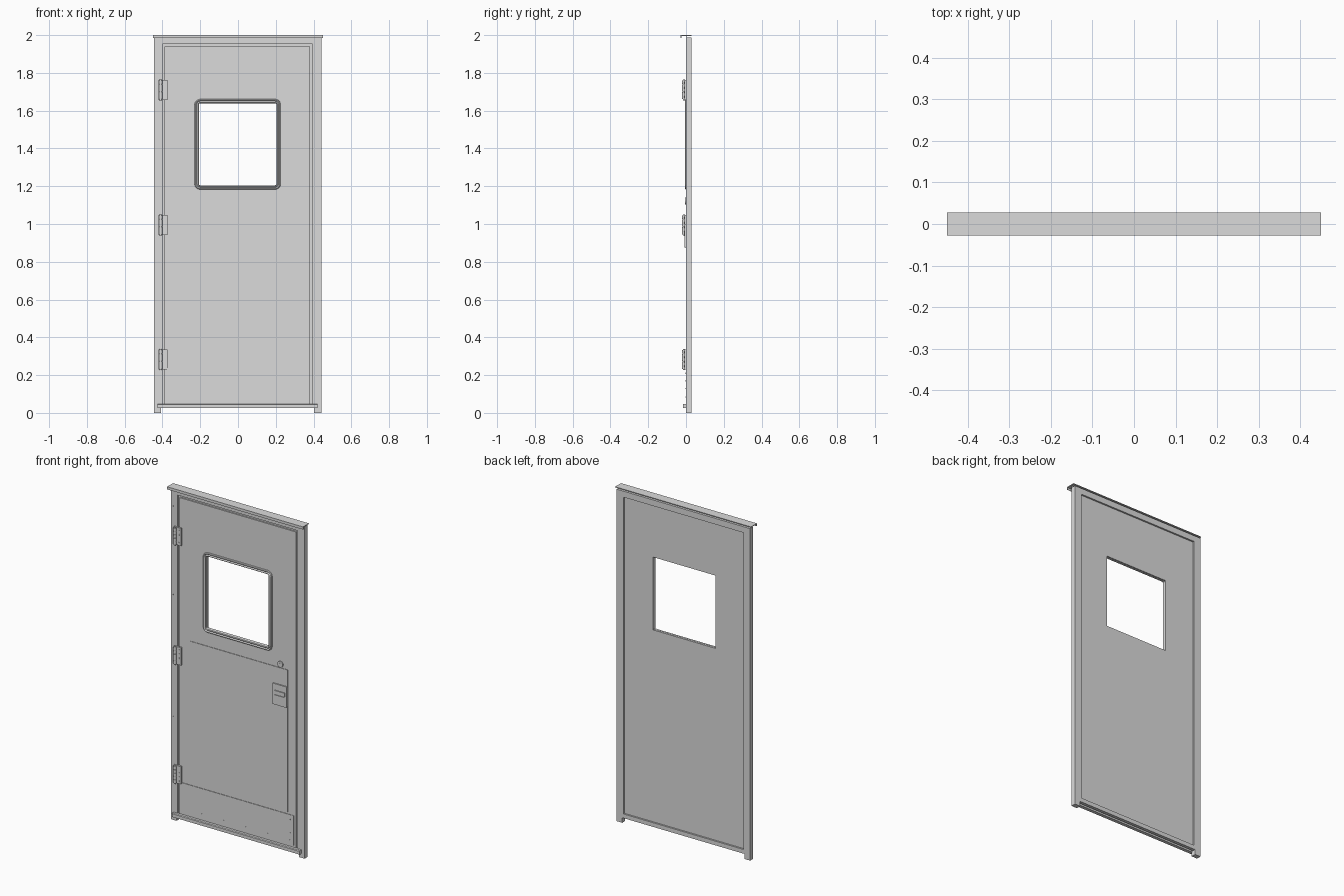
import bpy, bmesh, math
from mathutils import Matrix

if "Cube" in bpy.data.objects:
    bpy.data.objects.remove(bpy.data.objects["Cube"])


def material(name, col):
    m = bpy.data.materials.new(name)
    m.diffuse_color = (*col, 1)
    m.use_nodes = True
    m.node_tree.nodes["Principled BSDF"].inputs["Base Color"].default_value = m.diffuse_color
    return m


GREY = material("light grey paint", (0.71, 0.71, 0.71))


def finish(name, bm, mat=GREY, smooth=False):
    bmesh.ops.recalc_face_normals(bm, faces=bm.faces[:])
    me = bpy.data.meshes.new(name)
    bm.to_mesh(me)
    bm.free()
    me.materials.append(mat)
    ob = bpy.data.objects.new(name, me)
    bpy.context.collection.objects.link(ob)
    if smooth:
        bpy.ops.object.select_all(action='DESELECT')
        ob.select_set(True)
        bpy.context.view_layer.objects.active = ob
        bpy.ops.object.shade_smooth_by_angle(angle=math.radians(35))
    return ob


def add_box(bm, x0, x1, y0, y1, z0, z1):
    mat = Matrix.Translation(((x0 + x1) / 2, (y0 + y1) / 2, (z0 + z1) / 2)) @ \
        Matrix.Diagonal((x1 - x0, y1 - y0, z1 - z0, 1))
    bmesh.ops.create_cube(bm, size=1, matrix=mat)


def box(name, *dims):
    bm = bmesh.new()
    add_box(bm, *dims)
    return finish(name, bm)


def add_cyl(bm, centre, r, depth, axis, seg=16, r2=None):
    rot = Matrix.Rotation(math.pi / 2, 4, 'X') if axis == 'Y' else Matrix()
    bmesh.ops.create_cone(bm, cap_ends=True, segments=seg, radius1=r,
                          radius2=r if r2 is None else r2, depth=depth,
                          matrix=Matrix.Translation(centre) @ rot)


def extrude(name, pts, vec):
    bm = bmesh.new()
    f = bm.faces.new([bm.verts.new(p) for p in pts])
    new = bmesh.ops.extrude_face_region(bm, geom=[f])["geom"]
    bmesh.ops.translate(bm, vec=vec, verts=[v for v in new if isinstance(v, bmesh.types.BMVert)])
    return finish(name, bm)


def rect_loop(x0, x1, z0, z1, r, y, n):
    if r <= 0:
        return [(x0, y, z0), (x1, y, z0), (x1, y, z1), (x0, y, z1)]
    pts = []
    for cx, cz, a0 in ((x0 + r, z0 + r, 180), (x1 - r, z0 + r, 270),
                       (x1 - r, z1 - r, 0), (x0 + r, z1 - r, 90)):
        for i in range(n + 1):
            a = math.radians(a0 + 90 * i / n)
            pts.append((cx + r * math.cos(a), y, cz + r * math.sin(a)))
    return pts


def ring(name, loops, n=6, smooth=False):
    """Bridge a closed sequence of rectangular loops into a ring."""
    bm = bmesh.new()
    vs = [[bm.verts.new(p) for p in rect_loop(*l, n)] for l in loops]
    for a, b in zip(vs, vs[1:] + vs[:1]):
        for i in range(len(a)):
            j = (i + 1) % len(a)
            bm.faces.new((a[i], a[j], b[j], b[i]))
    return finish(name, bm, GREY, smooth)


# Surrounding frame: two jambs and a header
outline = [(-.445, 0), (-.407, 0), (-.407, .03), (-.400, .03), (-.400, 1.952), (.394, 1.952),
           (.394, .03), (.403, .03), (.403, 0), (.441, 0), (.441, 1.988), (-.445, 1.988)]
extrude("door_frame", [(x, 0, z) for x, z in outline], (0, .028, 0))

# Drip cap with a front lip, and the web holding it
cap = [(-.028, 2), (.028, 2), (.028, 1.996), (-.025, 1.996), (-.025, 1.984), (-.028, 1.984)]
extrude("drip_cap", [(-.45, y, z) for y, z in cap], (.9, 0, 0))
box("cap_web", -.443, .439, .002, .006, 1.986, 1.998)

# Door leaf: core and front skin, both open at the window, with a groove round the skin
hole = (-.207, .205, 1.204, 1.64)


def plate(name, outer, y0, y1):
    ring(name, [(*outer, 0, y0), (*hole, 0, y0), (*hole, 0, y1), (*outer, 0, y1)])


plate("door_core", (-.401, .395, .03, 1.953), .010, .018)
plate("door_skin", (-.388, .382, .035, 1.940), .002, .010)

# Rear lower rail under the recessed back
box("rear_bottom_rail", -.401, .395, .012, .028, .03, .055)

# Rounded double window trim
def trim_loop(inset, y):
    return (-.23 + inset, .226 - inset, 1.183 + inset, 1.661 - inset, .03 - inset, y)


ring("window_trim", [trim_loop(i, y) for i, y in (
    (0, .002), (.001, -.003), (.005, -.006), (.009, -.003), (.011, -.001), (.013, -.003),
    (.017, -.006), (.021, -.003), (.022, .010), (.018, .010))], smooth=True)

# Lower panel and kick plate
box("lower_panel", -.315, .33, -.001, .003, .25, 1.10)
box("kick_plate", -.375, .368, -.001, .003, .06, .238)

# Kick plate rivets and frame screws
bm = bmesh.new()
for i in range(20):
    add_cyl(bm, (-.35 + i * .0365, -.001, .085), .003, .002, 'Y', 8)
for x in (-.352, .345):
    for z in (.13, .17, .21):
        add_cyl(bm, (x, -.001, z), .003, .002, 'Y', 8)
finish("kick_plate_rivets", bm)
bm = bmesh.new()
for x in (-.432, .425):
    for z in (.15, .62, 1.35, 1.88):
        add_cyl(bm, (x, 0, z), .004, .002, 'Y', 8)
finish("frame_screws", bm)

# Bottom drip bar
bar = [(.003, .025), (-.017, .025), (-.017, .044), (-.013, .048), (.003, .048)]
extrude("bottom_bar", [(-.425, y, z) for y, z in bar], (.845, 0, 0))

# Three hinges: leaves, five knuckles, end pins and screws
for label, z0 in (("top", 1.655), ("middle", .94), ("bottom", .228)):
    bm = bmesh.new()
    add_box(bm, -.42, -.373, -.008, .003, z0 + .002, z0 + .108)
    for k in range(5):
        add_cyl(bm, (-.41, -.011, z0 + .015 + k * .02), .0095, .0188, 'Z')
    add_cyl(bm, (-.41, -.011, z0 + .055), .006, .112, 'Z', 12)
    for k in range(4):
        add_cyl(bm, (-.386, -.0085, z0 + .018 + k * .0247), .004, .002, 'Y', 10)
    finish(label + "_hinge", bm, smooth=True)

# Deadbolt lock
bm = bmesh.new()
add_cyl(bm, (.281, -.001, 1.122), .018, .008, 'Y', 24)
add_cyl(bm, (.281, -.005, 1.122), .008, .003, 'Y', 20)
finish("deadbolt", bm, smooth=True)

# Paddle handle: plate with a recessed opening, paddle and grip
ring("handle_plate", [(.232, .328, .875, 1.0, .005, .003), (.232, .328, .875, 1.0, .005, -.008),
                      (.246, .316, .933, .964, .004, -.008), (.246, .316, .933, .964, .004, .003)], n=3)
box("handle_recess", .245, .317, -.004, .0005, .932, .965)
box("handle_paddle", .248, .314, -.010, -.001, .937, .960)
